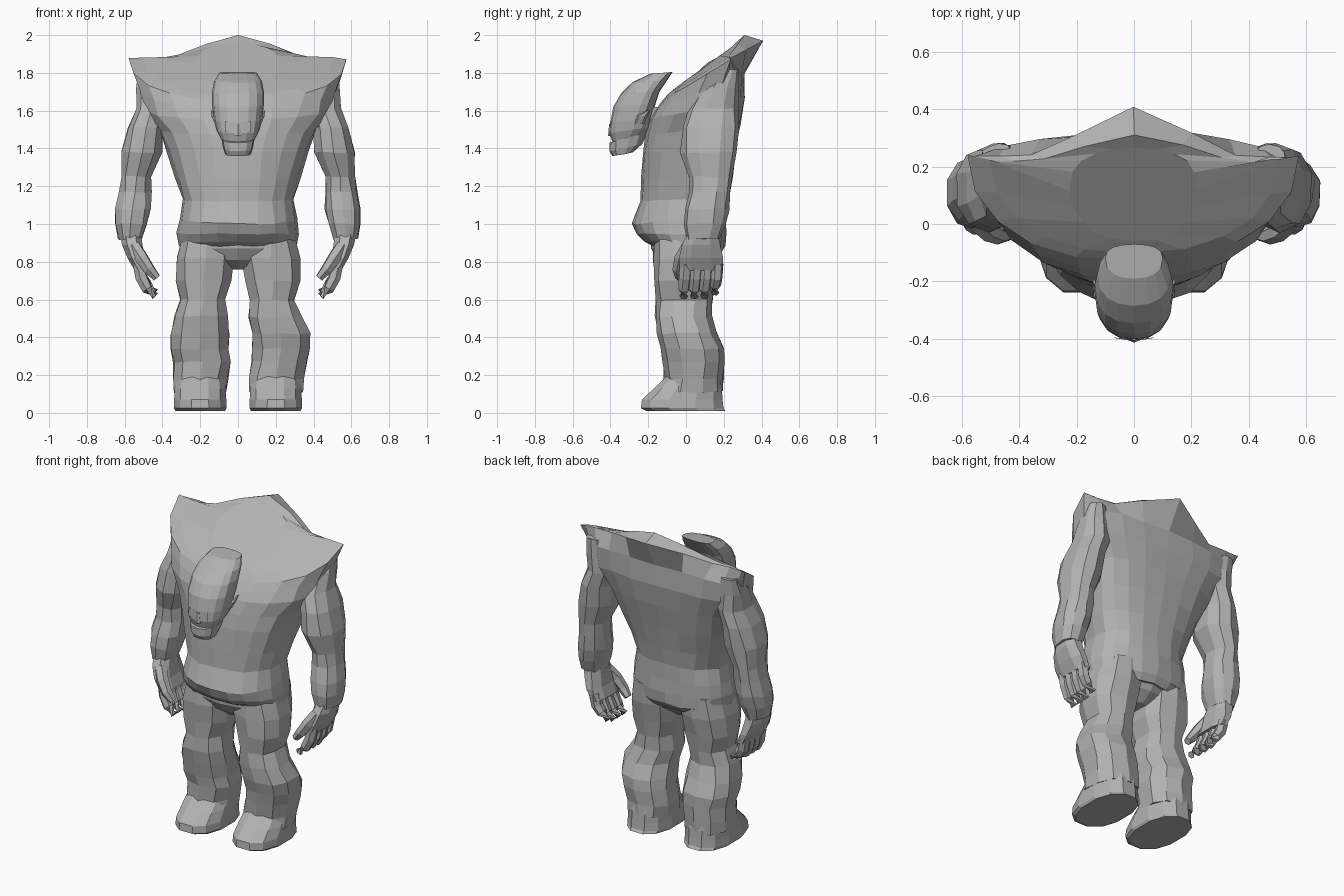
import bpy, bmesh, math, random
from mathutils import Vector

random.seed(4)
cube = bpy.data.objects.get("Cube")
if cube:
    bpy.data.objects.remove(cube)

grey = bpy.data.materials.new("plain grey")
grey.use_nodes = True
tone = (0.45, 0.45, 0.45, 1)
grey.diffuse_color = tone
grey.node_tree.nodes["Principled BSDF"].inputs["Base Color"].default_value = tone


def finish(name, bm, side=1):
    """Turn a bmesh into a flat shaded object, mirrored when side is -1."""
    for v in bm.verts:
        v.co.x *= side
    bmesh.ops.recalc_face_normals(bm, faces=bm.faces[:])
    mesh = bpy.data.meshes.new(name)
    bm.to_mesh(mesh)
    bm.free()
    mesh.materials.append(grey)
    obj = bpy.data.objects.new(name, mesh)
    bpy.context.collection.objects.link(obj)
    return obj


def loft(name, rings, side=1, jitter=0):
    """Skin a list of point rings and cap both ends."""
    bm = bmesh.new()
    loops = []
    for ring in rings:
        loops.append([bm.verts.new(Vector(p) + Vector([random.uniform(-jitter, jitter) for _ in range(3)]))
                      for p in ring])
    n = len(loops[0])
    for low, high in zip(loops, loops[1:]):
        for i in range(n):
            j = (i + 1) % n
            bm.faces.new((low[i], low[j], high[j], high[i]))
    bm.faces.new(loops[0])
    bm.faces.new(loops[-1])
    return finish(name, bm, side)


def power(value, p):
    return math.copysign(abs(value) ** p, value)


def oval(cx, cy, cz, rx, ry, n=10, p=0.85):
    """Level ring, slightly squared."""
    return [(cx + rx * power(math.cos(a), p), cy + ry * power(math.sin(a), p), cz)
            for a in (math.tau * (i + 0.5) / n for i in range(n))]


def body_ring(half, front, mid, back, zf, zm, zb, n=20, peak=0.8, fp=0.9):
    """Ring with separate front, side and back depths and heights."""
    ring = []
    for i in range(n):
        a = math.tau * i / n
        s = math.sin(a)
        t = abs(s) ** (peak if s > 0 else fp)
        y, z = (back, zb) if s > 0 else (front, zf)
        ring.append((half * power(math.cos(a), 0.9), mid + (y - mid) * t, zm + (z - zm) * t))
    return ring


def tube(name, path, radii, side=1, n=6):
    """Tapered tube along a path that runs mostly downwards."""
    rings = []
    for k, point in enumerate(path):
        c = Vector(point)
        axis = (Vector(path[min(k + 1, len(path) - 1)]) - Vector(path[max(k - 1, 0)])).normalized()
        u = axis.orthogonal().normalized()
        w = axis.cross(u)
        rings.append([c + radii[k] * (u * math.cos(math.tau * i / n) + w * math.sin(math.tau * i / n))
                      for i in range(n)])
    return loft(name, rings, side)


# Torso with rounded belly, flaring to a raised collar that slopes to the neck
torso = [
    body_ring(.27, -.165, 0, .18, .88, .84, .84),
    body_ring(.312, -.215, 0, .205, .91, .885, .88),
    body_ring(.325, -.265, 0, .21, .95, .95, .95),
    body_ring(.31, -.285, 0, .21, 1, 1.03, 1.03),
    body_ring(.295, -.245, 0, .21, 1.12, 1.13, 1.13),
    body_ring(.33, -.235, .02, .23, 1.24, 1.24, 1.24),
    body_ring(.375, -.23, .05, .26, 1.38, 1.38, 1.38, peak=.7),
    body_ring(.42, -.215, .09, .29, 1.47, 1.51, 1.53, peak=.6),
    body_ring(.51, -.19, .15, .312, 1.55, 1.62, 1.67, peak=.6),
    body_ring(.535, -.165, .19, .31, 1.6, 1.75, 1.8, peak=.8),
    body_ring(.575, -.13, .235, .41, 1.65, 1.875, 1.97, peak=16),
    body_ring(.5, -.1, .22, .31, 1.68, 1.88, 2, peak=10),
    body_ring(.22, -.06, .12, .27, 1.715, 1.85, 1.96),
]
loft("torso", torso, jitter=.005)

# Pelvis that closes the trousers between the legs
loft("pelvis", [oval(0, 0, .76, .05, .08), oval(0, 0, .81, .18, .15),
                oval(0, 0, .87, .27, .185), oval(0, 0, .95, .28, .19)])

leg = [(.17, .01, .95, .13, .18), (.175, .005, .82, .16, .18), (.185, -.005, .7, .152, .163),
       (.185, -.01, .6, .122, .15), (.195, -.015, .51, .145, .148), (.215, .005, .42, .16, .155),
       (.215, .03, .34, .16, .167), (.205, .04, .27, .155, .16), (.2, .04, .18, .15, .155),
       (.2, .035, .11, .145, .16)]
shoe = [(.2, 0, .01, .135, .215), (.2, -.02, .025, .143, .225), (.2, -.02, .07, .142, .22),
        (.2, .01, .13, .14, .185), (.2, .04, .2, .13, .14)]
arm = [(.475, .235, 1.82, .05, .045), (.46, .18, 1.72, .08, .1), (.455, .145, 1.61, .09, .135),
       (.49, .13, 1.51, .095, .15), (.51, .12, 1.38, .11, .147), (.54, .13, 1.25, .08, .115),
       (.545, .125, 1.17, .088, .11), (.555, .11, 1.08, .097, .118), (.565, .1, 1, .088, .112),
       (.57, .09, .92, .065, .09)]
palm = [(.57, .09, .95, .06, .085), (.56, .08, .89, .058, .108),
        (.54, .08, .82, .048, .125), (.51, .08, .755, .04, .122)]

for side, label in ((1, "left"), (-1, "right")):
    # Baggy trouser leg, the left shin standing a little wider, and heavy shoe
    stance = [(x + (.014 * side if .2 < z < .5 else 0), y, z, rx, ry) for x, y, z, rx, ry in leg]
    loft(label + "_leg", [oval(*r) for r in stance], side, .006)
    loft(label + "_shoe", [oval(*r, n=12) for r in shoe], side)
    # Sleeve, cuff and hand
    loft(label + "_arm", [oval(*r) for r in arm], side, .005)
    loft(label + "_palm", [oval(*r, n=8) for r in palm], side)
    for k in range(4):
        y = .055 * k
        drop = .02 * (k == 3)
        tube(f"{label}_finger_{k + 1}",
             [(.525, y, .79), (.51, y - .005, .715), (.48, y - .01, .655 + drop), (.438, y - .012, .618 + drop)],
             [.034, .034, .031, .023], side)
    tube(label + "_thumb", [(.55, .01, .88), (.51, -.025, .82), (.47, -.04, .76), (.43, -.035, .715)],
         [.038, .037, .032, .022], side)

# Neck bridging the collar and the skull
loft("neck", [oval(0, -.1, 1.44, .09, .1), oval(0, -.12, 1.53, .09, .1), oval(0, -.13, 1.62, .08, .06)])

# Skull, sweeping to a sharp ridge at the back
skull = [(.095, -.39, -.3, -.22, 1.435, 1.46, 1.48), (.115, -.405, -.28, -.19, 1.48, 1.5, 1.51),
         (.127, -.4, -.27, -.18, 1.54, 1.55, 1.57), (.137, -.385, -.24, -.16, 1.62, 1.63, 1.64),
         (.137, -.345, -.21, -.14, 1.69, 1.7, 1.7), (.127, -.285, -.17, -.1, 1.75, 1.755, 1.76),
         (.1, -.19, -.12, -.07, 1.795, 1.8, 1.805)]
loft("skull", [body_ring(*r, n=16, peak=.7, fp=.75) for r in skull])

# Lower jaw, hinged behind the mouth line
jaw = [(.068, -.39, -.32, -.28, 1.36, 1.37, 1.38), (.08, -.405, -.31, -.23, 1.385, 1.405, 1.425),
       (.09, -.405, -.3, -.2, 1.43, 1.465, 1.5)]
loft("jaw", [body_ring(*r, n=12, fp=.6) for r in jaw])

# Nose wedge
loft("nose", [oval(0, -.395, 1.465, .022, .018, 6), oval(0, -.395, 1.53, .01, .012, 6)])

for side, label in ((1, "left"), (-1, "right")):
    # Framed eye socket, with its centre sunk behind the rim
    bm = bmesh.new()
    frame = [(.02, -.412, 1.485), (.068, -.404, 1.49), (.068, -.402, 1.545), (.02, -.41, 1.54)]
    face = bm.faces.new([bm.verts.new(p) for p in frame])
    bmesh.ops.inset_region(bm, faces=[face], thickness=.009)
    for v in face.verts:
        v.co.y += .007
    finish(label + "_eye_socket", bm, side)
    # Small swept ear
    loft(label + "_ear", [oval(.112, -.25, 1.53, .012, .03, 6), oval(.128, -.235, 1.57, .014, .03, 6),
                          oval(.14, -.2, 1.6, .004, .008, 6)], side)
